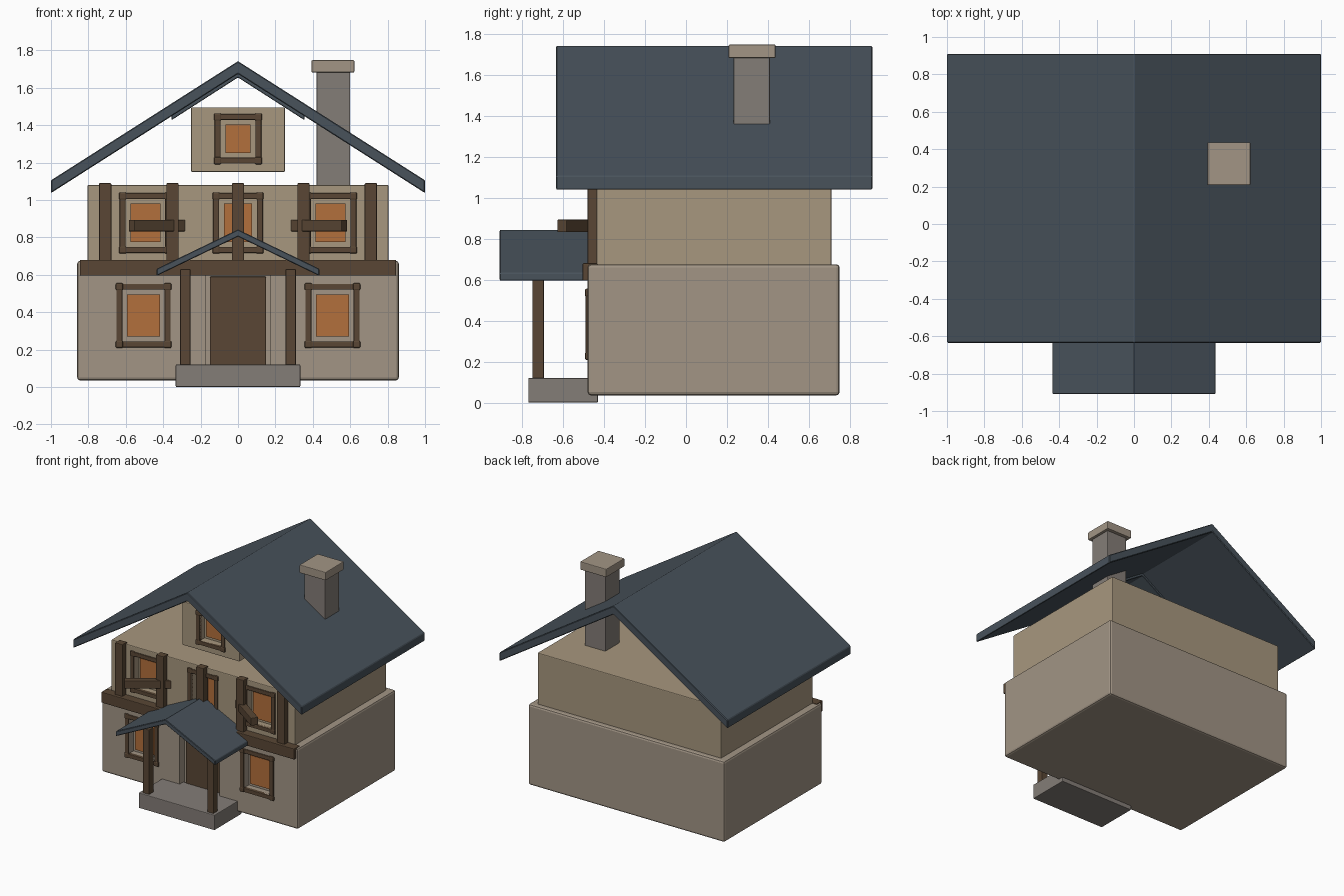
import bpy, bmesh, math
from mathutils import Matrix, Vector

if "Cube" in bpy.data.objects:
    bpy.data.objects.remove(bpy.data.objects["Cube"])


def material(name, color):
    m = bpy.data.materials.new(name)
    m.diffuse_color = (*color, 1)
    m.use_nodes = True
    m.node_tree.nodes["Principled BSDF"].inputs["Base Color"].default_value = m.diffuse_color
    return m


STONE = material("stone", (0.36, 0.30, 0.235))
PLASTER = material("plaster", (0.39, 0.31, 0.21))
WOOD = material("wood", (0.10, 0.062, 0.035))
SLATE = material("slate", (0.065, 0.085, 0.105))
GLASS = material("amber_glass", (0.45, 0.16, 0.045))
GREY = material("grey_stone", (0.23, 0.205, 0.185))


def finish(bm, name, mat, bevel=0, segments=2):
    if bevel:
        bmesh.ops.bevel(bm, geom=bm.edges[:], offset=bevel, segments=segments,
                        affect='EDGES', profile=0.5)
    bmesh.ops.recalc_face_normals(bm, faces=bm.faces[:])
    me = bpy.data.meshes.new(name)
    bm.to_mesh(me)
    bm.free()
    ob = bpy.data.objects.new(name, me)
    bpy.context.collection.objects.link(ob)
    if mat:
        me.materials.append(mat)
    return ob


def box(name, x, y, z, mat, bevel=0.005, turn=0):
    """Box from (min, max) ranges, optionally turned about its own z axis."""
    bm = bmesh.new()
    size = [b - a for a, b in (x, y, z)]
    mid = Vector([(a + b) / 2 for a, b in (x, y, z)])
    mtx = Matrix.Translation(mid) @ Matrix.Rotation(turn, 4, 'Z') @ Matrix.Diagonal((*size, 1))
    bmesh.ops.create_cube(bm, size=1, matrix=mtx)
    return finish(bm, name, mat, bevel)


def gable_roof(name, half, apex, eave, drop, y0, y1, bevel=0.005):
    """Inverted V profile extruded along y."""
    prof = [(-half, eave), (0, apex), (half, eave),
            (half, eave - drop), (0, apex - drop), (-half, eave - drop)]
    bm = bmesh.new()
    front = [bm.verts.new((px, y0, pz)) for px, pz in prof]
    back = [bm.verts.new((px, y1, pz)) for px, pz in prof]
    for a, b, c, d in ((0, 1, 4, 5), (1, 2, 3, 4)):
        bm.faces.new([front[i] for i in (a, b, c, d)])
        bm.faces.new([back[i] for i in (d, c, b, a)])
    for i in range(6):
        j = (i + 1) % 6
        bm.faces.new((front[i], back[i], back[j], front[j]))
    bmesh.ops.recalc_face_normals(bm, faces=bm.faces[:])
    rim = [e for e in bm.edges if e.calc_face_angle(0) > 1.0]
    bmesh.ops.bevel(bm, geom=rim, offset=bevel, segments=1, affect='EDGES')
    return finish(bm, name, SLATE)


def cut(wall, x, y, z):
    """Carve a box-shaped recess into a wall."""
    tool = box("cutter", x, y, z, None, 0)
    tool.hide_render = True
    mod = wall.modifiers.new("recess", 'BOOLEAN')
    mod.operation, mod.solver, mod.object = 'DIFFERENCE', 'EXACT', tool
    bpy.context.view_layer.objects.active = wall
    bpy.ops.object.modifier_apply(modifier=mod.name)
    bpy.data.objects.remove(tool)


def window(name, wall, cx, cz, w, h, front):
    """Recess, glass pane and four-bar frame; w and h are outer frame sizes."""
    b = 0.032
    iw, ih = w / 2 - b, h / 2 - b
    cut(wall, (cx - iw, cx + iw), (front - 0.1, front + 0.055), (cz - ih, cz + ih))
    g = 0.025
    box(name + "_pane", (cx - iw + g, cx + iw - g), (front + 0.035, front + 0.06),
        (cz - ih + g, cz + ih - g), GLASS, 0)
    y = (front - 0.01, front + 0.02)
    for s, side in ((-1, "left"), (1, "right")):
        mx, mz = cx + s * (iw + b / 2), cz + s * (ih + b / 2)
        box(f"{name}_{side}_bar", (mx - b / 2, mx + b / 2), y, (cz - h / 2, cz + h / 2), WOOD)
        box(name + ("_top_bar" if s > 0 else "_sill"), (cx - w / 2, cx + w / 2), y,
            (mz - b / 2, mz + b / 2), WOOD)
        for t in (-1, 1):
            kz = cz + t * (ih + b / 2)
            box(f"{name}_corner_peg", (mx - 0.02, mx + 0.02), (y[0] - 0.003, y[1]),
                (kz - 0.02, kz + 0.02), WOOD, 0.008)


# Walls
ground = box("ground_floor", (-0.86, 0.86), (-0.48, 0.75), (0.035, 0.675), STONE, 0.016)
upper = box("upper_floor", (-0.805, 0.805), (-0.437, 0.71), (0.62, 1.08), PLASTER, 0.006)
gable = box("gable_wall", (-0.25, 0.25), (-0.34, 0.05), (1.15, 1.495), PLASTER, 0.004)

# Door in its recess
cut(ground, (-0.175, 0.175), (-0.6, -0.42), (0.1, 0.6))
box("door", (-0.15, 0.15), (-0.44, -0.41), (0.1, 0.59), WOOD)

# Windows
for s, side in ((-1, "left"), (1, "right")):
    window(f"lower_{side}_window", ground, s * 0.505, 0.382, 0.29, 0.34, -0.48)
    window(f"upper_{side}_window", upper, s * 0.495, 0.877, 0.275, 0.32, -0.437)
window("upper_middle_window", upper, 0, 0.877, 0.265, 0.32, -0.437)
window("gable_window", gable, 0, 1.327, 0.25, 0.265, -0.34)

# Timber framing
box("floor_beam", (-0.845, 0.845), (-0.505, -0.43), (0.595, 0.68), WOOD)
for x in (-0.71, -0.35, 0, 0.35, 0.71):
    box("wall_timber", (x - 0.033, x + 0.033), (-0.48, -0.42), (0.66, 1.09), WOOD)
for s in (-1, 1):
    box("wall_brace", (s * 0.433 - 0.167, s * 0.433 + 0.167), (-0.538, -0.483),
        (0.832, 0.893), WOOD, 0.004, -s * math.radians(35))

# Main roof with the small gable roof tucked beneath it
gable_roof("main_roof", 1.0, 1.742, 1.105, 0.068, -0.635, 0.91)
gable_roof("gable_roof", 0.355, 1.715, 1.487, 0.06, -0.45, 0.1, 0.003)

# Chimney
box("chimney", (0.42, 0.60), (0.232, 0.41), (1.05, 1.70), GREY)
box("chimney_cap", (0.393, 0.622), (0.208, 0.437), (1.682, 1.747), STONE)

# Porch
gable_roof("porch_roof", 0.435, 0.842, 0.632, 0.038, -0.91, -0.43, 0.004)
box("porch_step", (-0.333, 0.333), (-0.77, -0.43), (0, 0.12), GREY)
for s in (-1, 1):
    box("porch_post", (s * 0.282 - 0.028, s * 0.282 + 0.028), (-0.75, -0.694), (0.11, 0.67 - 0.04), WOOD)
